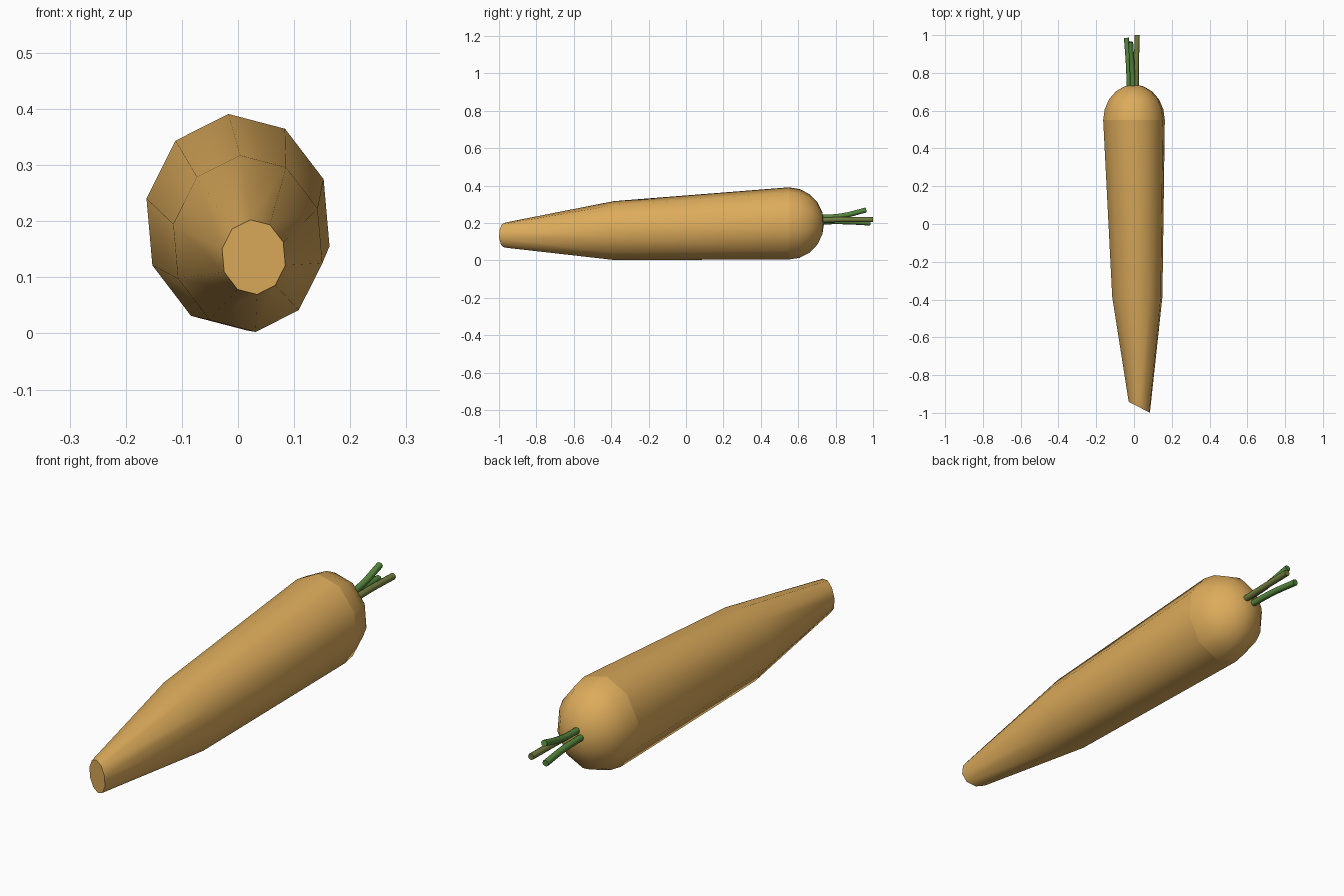
import bpy, bmesh, math
from mathutils import Vector

cube = bpy.data.objects.get("Cube")
if cube:
    bpy.data.objects.remove(cube, do_unlink=True)

SIDES = 10


def material(name, color):
    mat = bpy.data.materials.new(name)
    mat.use_nodes = True
    mat.diffuse_color = (*color, 1)
    bsdf = mat.node_tree.nodes["Principled BSDF"]
    bsdf.inputs["Base Color"].default_value = (*color, 1)
    bsdf.inputs["Roughness"].default_value = 0.8
    return mat


ORANGE = material("pale orange", (0.72, 0.41, 0.105))
GREEN = material("leaf green", (0.09, 0.24, 0.045))
OLIVE = material("olive green", (0.17, 0.20, 0.05))


def ring(bm, cx, y, cz, scale, slant=0.0):
    """Slightly rolled oval section; slant pushes y along x."""
    verts = []
    for k in range(SIDES):
        c, s = math.cos(math.tau * k / SIDES), math.sin(math.tau * k / SIDES)
        dx = scale * (0.166 * s - 0.017 * c)
        dz = scale * (0.193 * c + 0.018 * s)
        verts.append(bm.verts.new((cx + dx, y + slant * dx, cz + dz)))
    return verts


def bridge(bm, a, b):
    for k in range(SIDES):
        n = (k + 1) % SIDES
        bm.faces.new((a[k], a[n], b[n], b[k]))


def finish(bm, name):
    bmesh.ops.recalc_face_normals(bm, faces=bm.faces)
    mesh = bpy.data.meshes.new(name)
    bm.to_mesh(mesh)
    bm.free()
    mesh.materials.append(ORANGE)
    obj = bpy.data.objects.new(name, mesh)
    bpy.context.collection.objects.link(obj)
    bpy.ops.object.select_all(action="DESELECT")
    obj.select_set(True)
    bpy.context.view_layer.objects.active = obj
    bpy.ops.object.shade_smooth_by_angle(angle=math.radians(50))


# Tapered root with a slanted cut tip
bm = bmesh.new()
tip = ring(bm, 0.028, -0.97, 0.136, 0.345, -0.52)
middle = ring(bm, 0.0175, -0.385, 0.16, 0.815)
shoulder = ring(bm, 0, 0.55, 0.198, 1)
bridge(bm, tip, middle)
bridge(bm, middle, shoulder)
bm.faces.new(tip)
finish(bm, "root_body")

# Rounded crown
bm = bmesh.new()
STEPS = 5
previous = ring(bm, 0, 0.55, 0.198, 1)
for i in range(1, STEPS):
    a = math.pi / 2 * i / STEPS
    current = ring(bm, 0, 0.55 + 0.188 * math.sin(a), 0.198, math.cos(a))
    bridge(bm, previous, current)
    previous = current
pole = bm.verts.new((0, 0.738, 0.198))
for k in range(SIDES):
    bm.faces.new((previous[k], previous[(k + 1) % SIDES], pole))
finish(bm, "crown")


# Cut leaf stalks
def stalk(name, points, mat):
    curve = bpy.data.curves.new(name, "CURVE")
    curve.dimensions = "3D"
    curve.bevel_depth = 0.0135
    curve.bevel_resolution = 2
    curve.use_fill_caps = True
    curve.resolution_u = 4
    spline = curve.splines.new("BEZIER")
    spline.bezier_points.add(len(points) - 1)
    for bp, p in zip(spline.bezier_points, points):
        bp.co = Vector(p)
        bp.handle_left_type = bp.handle_right_type = "AUTO"
    curve.materials.append(mat)
    obj = bpy.data.objects.new(name, curve)
    bpy.context.collection.objects.link(obj)


stalk("upper_stalk", [(-0.006, 0.70, 0.23), (-0.01, 0.83, 0.238), (-0.018, 0.963, 0.27)], GREEN)
stalk("right_stalk", [(-0.024, 0.70, 0.206), (-0.03, 0.85, 0.207), (-0.04, 0.985, 0.2)], GREEN)
stalk("left_stalk", [(0.012, 0.70, 0.215), (0.013, 0.85, 0.219), (0.017, 1.0, 0.218)], OLIVE)
